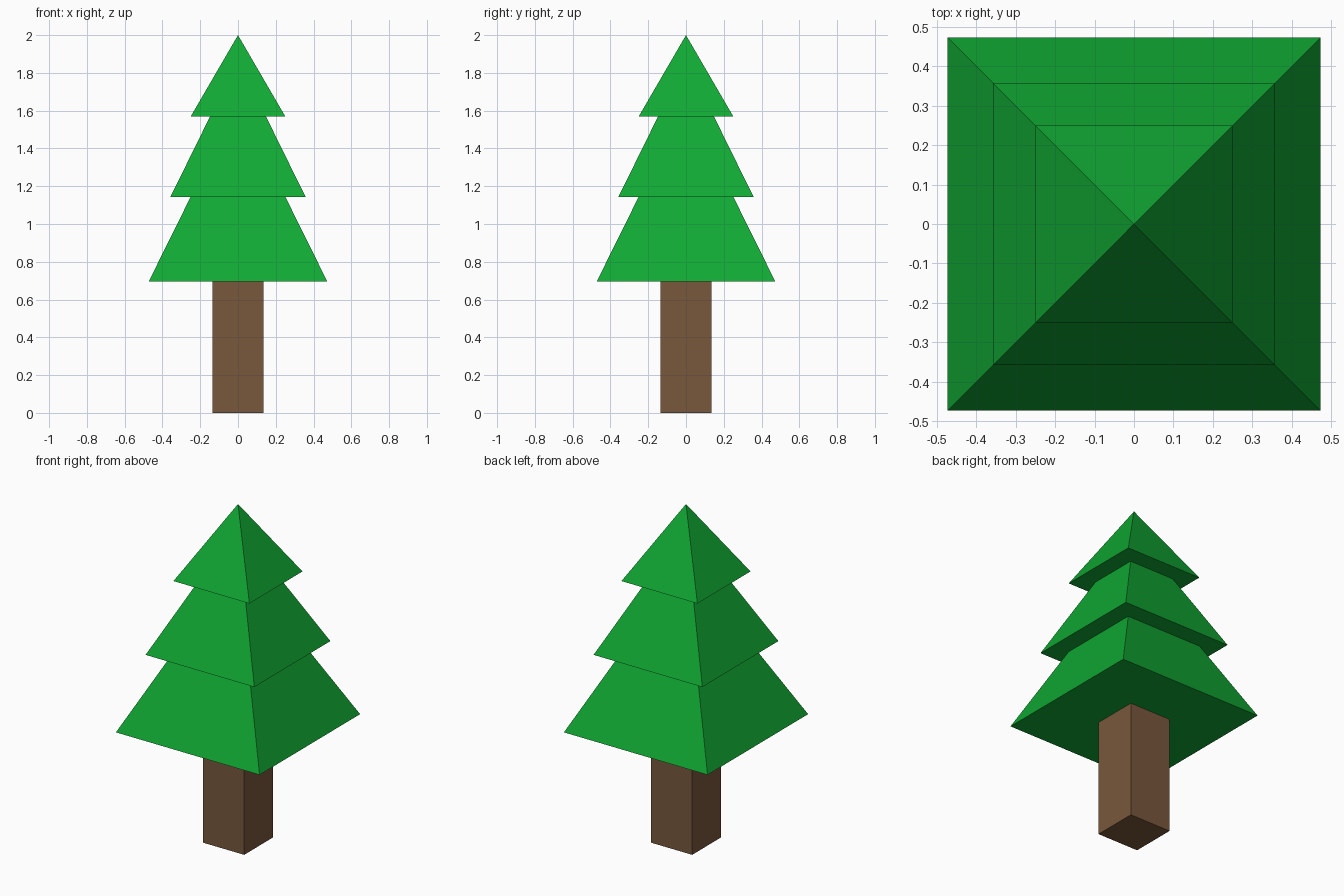
import bpy
import math

cube = bpy.data.objects.get("Cube")
if cube:
    bpy.data.objects.remove(cube, do_unlink=True)


def make_material(name, rgb):
    mat = bpy.data.materials.new(name)
    mat.use_nodes = True
    color = (*rgb, 1.0)
    mat.diffuse_color = color
    mat.node_tree.nodes["Principled BSDF"].inputs["Base Color"].default_value = color
    return mat


def square_part(name, half_base, half_top, bottom, top, mat):
    """Four-sided prism or pyramid with its sides along the axes."""
    bpy.ops.mesh.primitive_cone_add(
        vertices=4,
        radius1=half_base * math.sqrt(2),
        radius2=half_top * math.sqrt(2),
        depth=top - bottom,
        location=(0, 0, (bottom + top) / 2),
        rotation=(0, 0, math.pi / 4),
    )
    part = bpy.context.object
    part.name = name
    bpy.ops.object.transform_apply(location=True, rotation=True, scale=True)
    part.data.materials.append(mat)
    return part


bark = make_material("bark brown", (0.188, 0.098, 0.045))
needles = make_material("needle green", (0.0052, 0.392, 0.033))

# Trunk
square_part("trunk", 0.136, 0.136, 0.0, 0.695, bark)

# Foliage pyramids, each apex tucked inside the tier above
tiers = (
    ("lower_foliage", 0.473, 0.695, 1.65),
    ("middle_foliage", 0.358, 1.143, 1.87),
    ("upper_foliage", 0.25, 1.57, 2.0),
)
for name, half, bottom, apex in tiers:
    square_part(name, half, 0.0, bottom, apex, needles)
